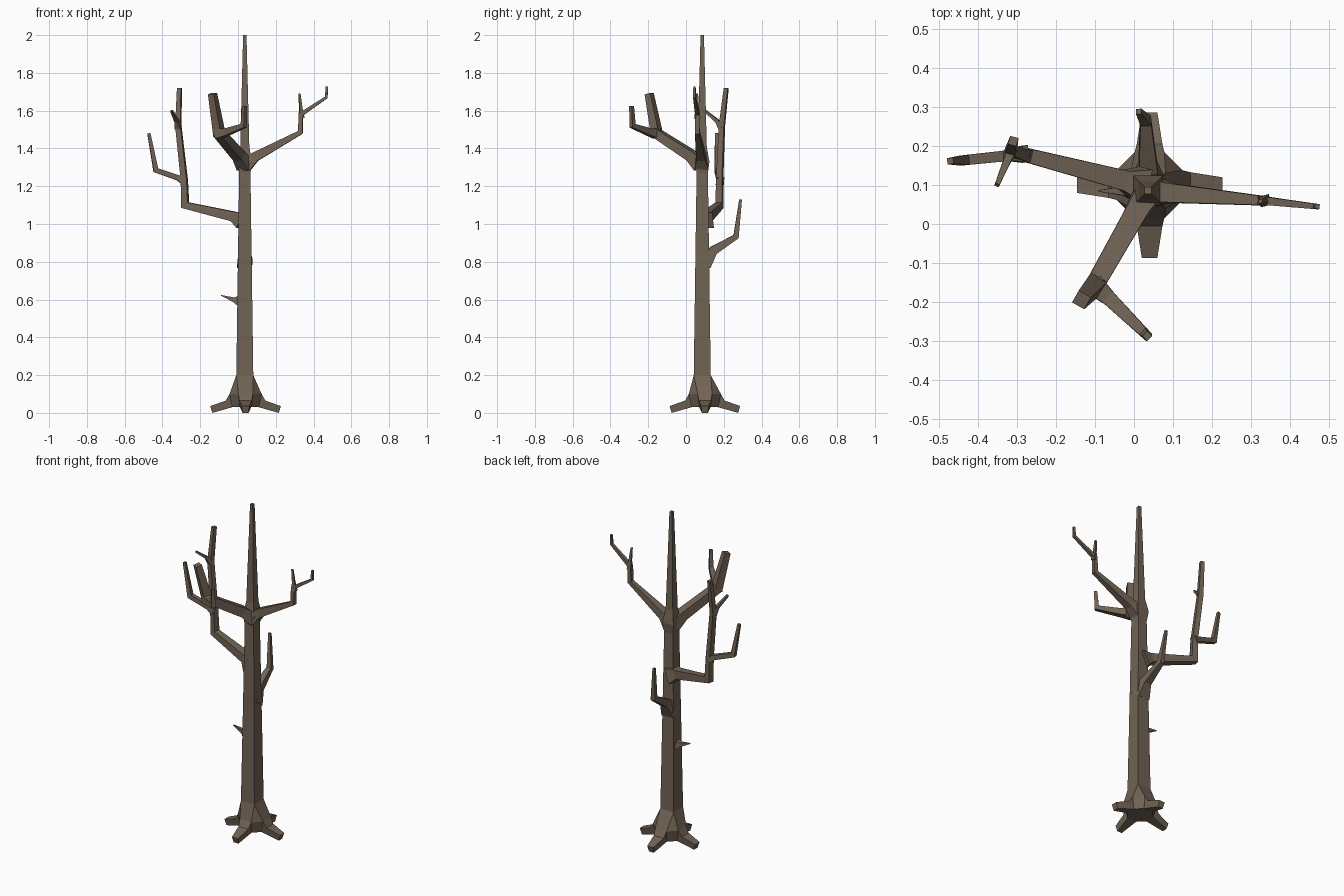
import bpy, bmesh
from mathutils import Vector, Matrix

cube = bpy.data.objects.get("Cube")
if cube:
    bpy.data.objects.remove(cube)

# Single bark colour
bark = bpy.data.materials.new("brown_bark")
bark.use_nodes = True
colour = (0.165, 0.125, 0.09, 1)
bark.diffuse_color = colour
shader = bark.node_tree.nodes["Principled BSDF"]
shader.inputs["Base Color"].default_value = colour
shader.inputs["Roughness"].default_value = 0.9

AXIS = Vector((0.036, 0.086, 0))       # trunk centre
ROOT_AXIS = Vector((0.04, 0.1, 0))     # centre of the root spread


def finish(bm, name):
    bmesh.ops.recalc_face_normals(bm, faces=bm.faces)
    mesh = bpy.data.meshes.new(name)
    bm.to_mesh(mesh)
    bm.free()
    mesh.materials.append(bark)
    obj = bpy.data.objects.new(name, mesh)
    bpy.context.collection.objects.link(obj)
    return obj


def bridge(bm, a, b):
    n = len(a)
    for i in range(n):
        bm.faces.new((a[i], a[(i + 1) % n], b[(i + 1) % n], b[i]))


def branch(name, path):
    """Square tube along (x, y, z, half width) points, mitred at the bends."""
    bm = bmesh.new()
    pts = [Vector(p[:3]) for p in path]
    heading = pts[-1] - pts[0]
    if len(pts) > 2:
        heading = max((b - a for a, b in zip(pts, pts[1:])), key=lambda d: d.xy.length)
    side = heading.cross(Vector((0, 0, 1))).normalized()
    rings = []
    for i, p in enumerate(pts):
        before = (p - pts[max(i - 1, 0)]).normalized()
        after = (pts[min(i + 1, len(pts) - 1)] - p).normalized()
        tangent = (before + after).normalized()
        up = side.cross(tangent).normalized()
        half = path[i][3]
        mitre = 1 / max(tangent.dot(after if i == 0 else before), 0.7)
        rings.append([bm.verts.new(p + side * half * s + up * half * u * mitre)
                      for s, u in ((-1, -1), (1, -1), (1, 1), (-1, 1))])
    for a, b in zip(rings, rings[1:]):
        bridge(bm, a, b)
    bm.faces.new(rings[0])
    bm.faces.new(rings[-1])
    return finish(bm, name)


# Trunk: square section, swelling at the upper fork, then a tapering spire
bm = bmesh.new()
rings = []
for z, half in ((0.2, 0.045), (1.27, 0.03), (1.33, 0.038), (1.41, 0.024), (2.0, 0.009)):
    rings.append([bm.verts.new(AXIS + Vector((sx * half, sy * half, z)))
                  for sx, sy in ((1, -1), (1, 1), (-1, 1), (-1, -1))])
for a, b in zip(rings, rings[1:]):
    bridge(bm, a, b)
bm.faces.new(rings[-1])

# Flared foot with four roots, all joined to the trunk
corners = rings[0]
roots = []
for i in range(4):
    turn = Matrix.Rotation(i * 1.5707963, 3, 'Z')

    def pair(out, half, z):
        return [bm.verts.new(ROOT_AXIS + turn @ Vector((out, s * half, z))) for s in (-1, 1)]

    roots.append({
        "shoulder": pair(0.085, 0.038, 0.1), "knee": pair(0.105, 0.033, 0.065),
        "tip": pair(0.187, 0.02, 0.036), "toe": pair(0.176, 0.016, 0.0),
        "under": pair(0.07, 0.03, 0.03)})
for i, r in enumerate(roots):
    n = roots[(i + 1) % 4]
    low, high = corners[i], corners[(i + 1) % 4]
    s, k, t, o, u = (r[key] for key in ("shoulder", "knee", "tip", "toe", "under"))
    bm.faces.new((low, high, s[1], s[0]))
    for a, b in ((s, k), (k, t), (t, o), (o, u)):
        bm.faces.new((a[0], a[1], b[1], b[0]))
    for e in (0, 1):
        bm.faces.new((s[e], k[e], u[e]))
        bm.faces.new((k[e], t[e], o[e], u[e]))
    bm.faces.new((high, s[1], n["shoulder"][0]))
    bm.faces.new((s[1], n["shoulder"][0], n["under"][0], u[1]))
bm.faces.new([v for r in roots for v in r["under"]])
finish(bm, "trunk_and_roots")

# Upper left limb with a twig at its fork
branch("upper_left_limb", [
    (0.04, 0.085, 1.31, 0.036), (0.09, 0.08, 1.355, 0.025), (0.33, 0.06, 1.485, 0.012),
    (0.333, 0.06, 1.58, 0.011), (0.467, 0.045, 1.67, 0.007), (0.471, 0.045, 1.727, 0.006)])
branch("upper_left_twig", [(0.336, 0.06, 1.56, 0.014), (0.333, 0.06, 1.61, 0.008),
                           (0.325, 0.058, 1.69, 0.005)])

# Front limb: a thick upright stub and a side limb
branch("front_limb", [
    (0.036, 0.08, 1.31, 0.036), (0.005, 0.03, 1.36, 0.028),
    (-0.1, -0.155, 1.48, 0.024), (-0.135, -0.195, 1.69, 0.018)])
branch("front_side_limb", [
    (-0.105, -0.155, 1.48, 0.028), (-0.065, -0.19, 1.485, 0.019),
    (0.03, -0.283, 1.52, 0.012), (0.034, -0.288, 1.625, 0.009)])

# Right limb: rises, then splits into an outer limb and an upright one
branch("right_limb", [
    (0.02, 0.1, 1.02, 0.045), (-0.025, 0.112, 1.04, 0.026), (-0.28, 0.178, 1.1, 0.018),
    (-0.284, 0.178, 1.23, 0.016), (-0.316, 0.19, 1.52, 0.014), (-0.31, 0.213, 1.72, 0.011)])
branch("right_outer_limb", [
    (-0.28, 0.18, 1.225, 0.022), (-0.32, 0.176, 1.245, 0.014),
    (-0.435, 0.164, 1.285, 0.013), (-0.472, 0.162, 1.48, 0.008)])
branch("right_twig", [(-0.316, 0.19, 1.51, 0.016), (-0.325, 0.165, 1.545, 0.01),
                      (-0.352, 0.1, 1.6, 0.006)])

# Back limb and the small broken twig low on the right
branch("back_limb", [
    (0.036, 0.095, 0.79, 0.04), (0.036, 0.145, 0.86, 0.024),
    (0.03, 0.265, 0.933, 0.014), (0.012, 0.289, 1.13, 0.007)])
branch("low_twig", [(0.02, 0.085, 0.59, 0.036), (-0.025, 0.085, 0.6, 0.012),
                    (-0.09, 0.085, 0.622, 0.002)])
